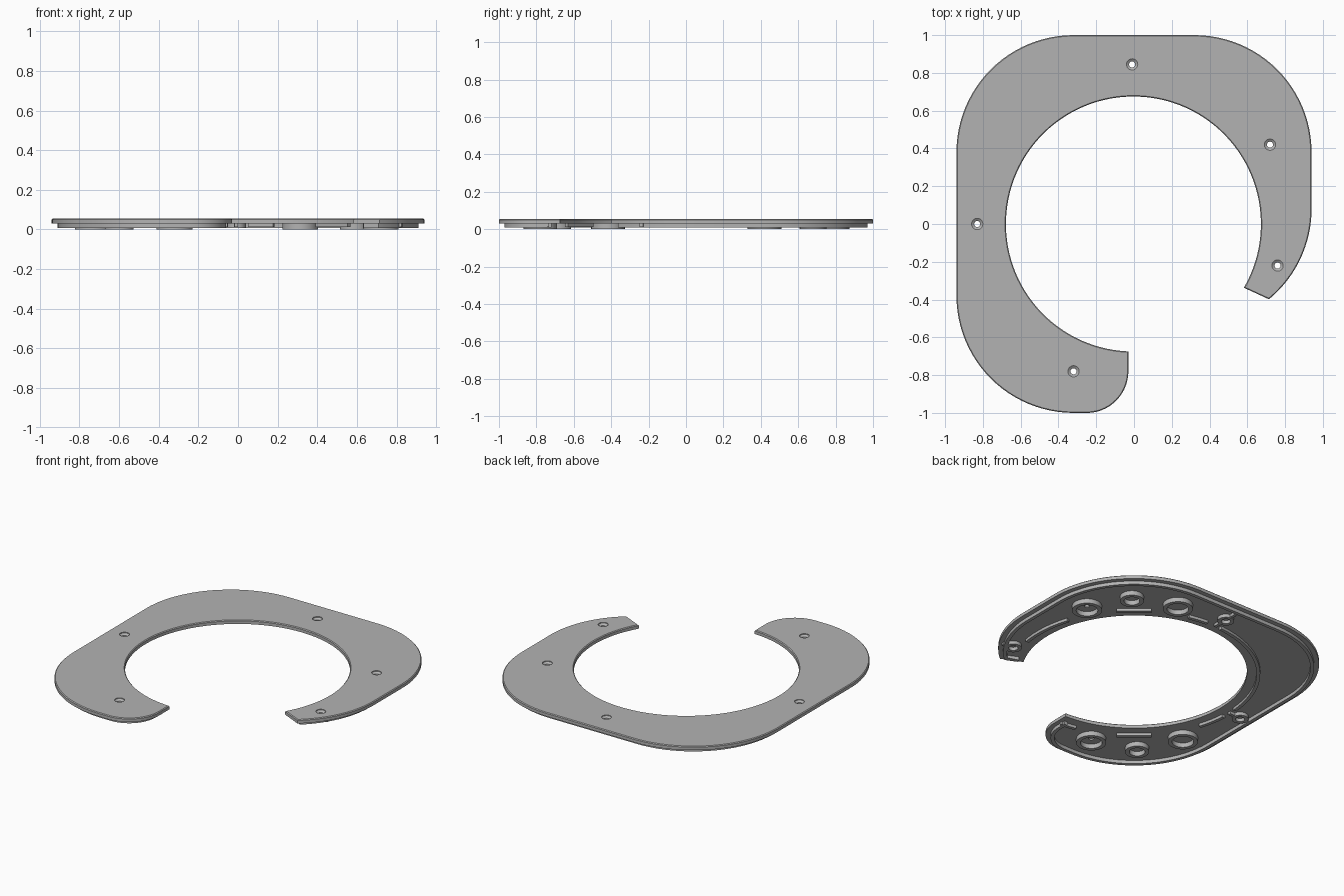
import bpy, bmesh
from math import sin, cos, radians, atan2, hypot, degrees
from mathutils import Vector

if "Cube" in bpy.data.objects:
    bpy.data.objects.remove(bpy.data.objects["Cube"], do_unlink=True)

grey = bpy.data.materials.new("plain_grey")
grey.use_nodes = True
grey.diffuse_color = (0.45, 0.45, 0.45, 1)
grey.node_tree.nodes["Principled BSDF"].inputs["Base Color"].default_value = grey.diffuse_color

TOP, UNDER, RIM, EMBED = 0.055, 0.03, 0.008, 0.032
INNER_R = 0.675


def arc(cx, cy, r, a0, a1, steps=24):
    angles = [radians(a0 + (a1 - a0) * i / steps) for i in range(steps + 1)]
    return [Vector((cx + r * cos(a), cy + r * sin(a))) for a in angles]


def offset(path, d, closed):
    """Shift a counter-clockwise path inwards by d with mitred corners."""
    n, out = len(path), []
    for i, p in enumerate(path):
        before = path[i - 1] if closed or i else None
        after = path[(i + 1) % n] if closed or i < n - 1 else None
        dirs = [v.normalized() for v in ((p - before) if before else None,
                                         (after - p) if after else None) if v]
        normals = [Vector((-v.y, v.x)) for v in dirs]
        mid = sum(normals, Vector((0, 0))).normalized()
        out.append(p + mid * d / max(mid.dot(normals[0]), 0.4))
    return out


def loft(name, loops, capped=True):
    """Skin (points, z) loops; cap the ends, or join last to first."""
    bm = bmesh.new()
    rings = [[bm.verts.new((p.x, p.y, z)) for p in pts] for pts, z in loops]
    pairs = list(zip(rings, rings[1:]))
    if capped:
        bm.faces.new(rings[0])
        bm.faces.new(rings[-1])
    else:
        pairs.append((rings[-1], rings[0]))
    for a, b in pairs:
        for i in range(len(a)):
            j = (i + 1) % len(a)
            bm.faces.new((a[i], a[j], b[j], b[i]))
    bmesh.ops.recalc_face_normals(bm, faces=bm.faces)
    mesh = bpy.data.meshes.new(name)
    bm.to_mesh(mesh)
    bm.free()
    mesh.materials.append(grey)
    ob = bpy.data.objects.new(name, mesh)
    bpy.context.collection.objects.link(ob)
    return ob


def prism(name, pts, z0, z1=EMBED):
    return loft(name, [(pts, z0), (pts, z1)])


def tube(name, x, y, r_out, r_in, z0):
    outer, inner = (arc(x, y, r, 0, 352.5, 47) for r in (r_out, r_in))
    return loft(name, [(outer, EMBED), (outer, z0), (inner, z0), (inner, EMBED)], False)


def arc_rib(name, a0, a1):
    pts = arc(0, 0, 0.757, a0, a1) + arc(0, 0, 0.735, a1, a0)
    return prism(name, pts, 0.012)


def radial_bar(name, angle, r0, r1):
    d = Vector((cos(radians(angle)), sin(radians(angle))))
    side = Vector((-d.y, d.x)) * 0.01
    return prism(name, [d * r0 - side, d * r1 - side, d * r1 + side, d * r0 + side], 0.012)


# Outer edge, from the cut end round to the rounded end
corner = 0.62
edge = (arc(0.32, 0.08, corner, -50.5, 0) + arc(0.32, 0.38, corner, 0, 90)
        + arc(-0.32, 0.38, corner, 90, 180) + arc(-0.32, -0.38, corner, 180, 270)
        + arc(-0.25, -0.78, 0.22, 270, 360))
opening = arc(-0.003, 0, INNER_R, 267.7, -30, 96)
outline = edge + opening

# Main plate with a fine top chamfer
plate = loft("plate", [(outline, UNDER), (outline, 0.05), (offset(outline, 0.005, True), TOP)])

# Countersunk screw holes
holes = [(-0.01, 0.845), (0.72, 0.42), (0.76, -0.22), (-0.83, 0), (-0.32, -0.78)]
for x, y in holes:
    profile = [(0.03, 0.07), (0.03, 0.05), (0.016, 0.04), (0.016, 0.01)]
    cutter = loft("hole_cutter", [(arc(x, y, r, 0, 348.75, 31), z) for r, z in profile])
    cutter.hide_render = True
    mod = plate.modifiers.new("hole", "BOOLEAN")
    mod.operation, mod.solver, mod.object = "DIFFERENCE", "EXACT", cutter
    bpy.context.view_layer.objects.active = plate
    bpy.ops.object.modifier_apply(modifier=mod.name)
    bpy.data.objects.remove(cutter, do_unlink=True)

# Raised rim under the plate, set in from the outer edge
rim_path = [Vector((0.62, -0.355))] + edge + [Vector((-0.03, -0.72))]
rim_path = [p for i, p in enumerate(rim_path) if i == 0 or (p - rim_path[i - 1]).length > 1e-4]
prism("outer_rim", offset(rim_path, 0.03, False) + offset(rim_path, 0.052, False)[::-1], RIM)

# Broken inner rib following the opening
for a0, a1 in ((-9, 18), (76, 86), (94, 176), (184, 198), (258, 266)):
    arc_rib("inner_rib", a0, a1)

# Straight bars and foot rings, the same on both sides of the opening
for turn in (50, 230):
    d = Vector((cos(radians(turn)), sin(radians(turn))))
    side = Vector((-d.y, d.x)) * 0.105
    a, b = d * 0.735, d * 0.757
    prism("short_bar", [a - side, b - side, b + side, a + side], 0.012)
for x, y, r in ((0.72, 0.42, 0.09), (0.587, 0.68, 0.072), (0.314, 0.783, 0.09),
                (-0.32, -0.78, 0.09), (-0.6, -0.686, 0.072), (-0.732, -0.417, 0.09)):
    tube("foot_ring", x, y, r, r - 0.025, 0)

# Screw bosses with radial webs
for (x, y), reach_in, reach_out in ((holes[0], 0.1, 0.09), (holes[2], 0.045, 0.07),
                                    (holes[3], 0.085, 0.06)):
    r, angle = hypot(x, y), degrees(atan2(y, x))
    tube("screw_boss", x, y, 0.05, 0.028, RIM)
    radial_bar("boss_web_inner", angle, r - reach_in, r - 0.04)
    radial_bar("boss_web_outer", angle, r + 0.04, r + reach_out)

# Smooth curved walls, keep edges sharp
bpy.ops.object.select_all(action="DESELECT")
for ob in bpy.context.collection.objects:
    if ob.type == "MESH" and grey.name in ob.data.materials:
        ob.select_set(True)
        bpy.context.view_layer.objects.active = ob
bpy.ops.object.shade_smooth_by_angle(angle=radians(30))
